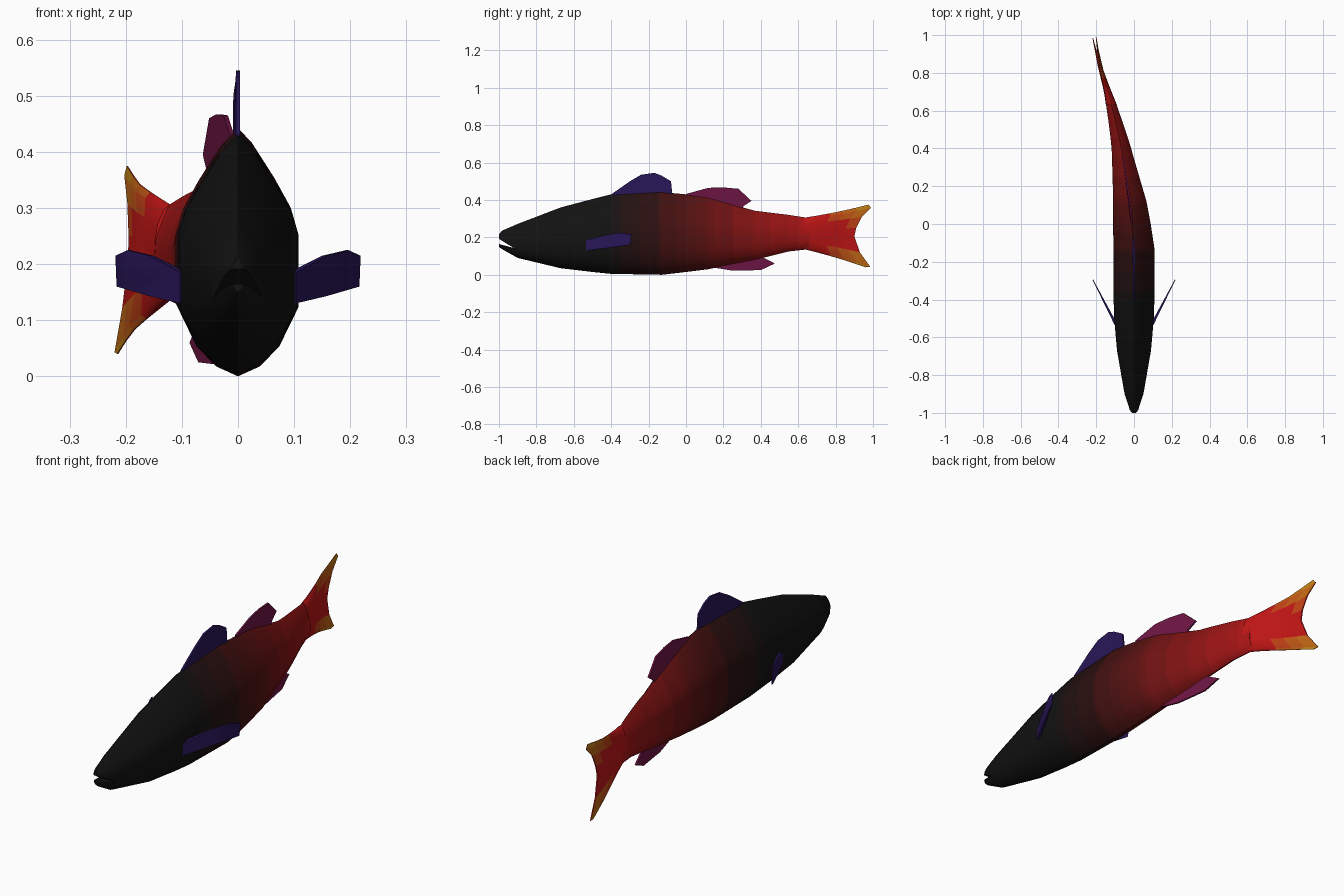
import bpy
from math import radians, sqrt

if "Cube" in bpy.data.objects:
    bpy.data.objects.remove(bpy.data.objects["Cube"])


def interp(table, y):
    """Linear lookup in rows whose first column is y."""
    if y <= table[0][0]:
        return table[0][1:]
    for a, b in zip(table, table[1:]):
        if y <= b[0]:
            t = (y - a[0]) / (b[0] - a[0])
            return [p + (q - p) * t for p, q in zip(a[1:], b[1:])]
    return table[-1][1:]


def material(name, rgb):
    m = bpy.data.materials.get(name) or bpy.data.materials.new(name)
    m.diffuse_color = (*rgb, 1)
    m.use_nodes = True
    m.node_tree.nodes["Principled BSDF"].inputs["Base Color"].default_value = m.diffuse_color
    return m


def make(name, verts, faces, mats, index=None):
    me = bpy.data.meshes.new(name)
    me.from_pydata(verts, [], faces)
    for m in mats:
        me.materials.append(m)
    if index:
        for p, i in zip(me.polygons, index):
            p.material_index = i
    ob = bpy.data.objects.new(name, me)
    bpy.context.collection.objects.link(ob)
    bpy.ops.object.select_all(action='DESELECT')
    ob.select_set(True)
    bpy.context.view_layer.objects.active = ob
    bpy.ops.object.mode_set(mode='EDIT')
    bpy.ops.mesh.select_all(action='SELECT')
    bpy.ops.mesh.normals_make_consistent(inside=False)
    bpy.ops.object.mode_set(mode='OBJECT')
    return ob


def smooth(ob, angle=40):
    bpy.ops.object.select_all(action='DESELECT')
    ob.select_set(True)
    bpy.context.view_layer.objects.active = ob
    bpy.ops.object.shade_smooth_by_angle(angle=radians(angle))


# curved swimming spine: y, x
SPINE = [(-1, 0), (-0.13, 0), (0.12, -0.022), (0.42, -0.07), (0.55, -0.1),
         (0.66, -0.127), (0.84, -0.182), (1.0, -0.212)]
# body stations: y, half width, top, bottom
BODY = [(-1.0, 0.012, 0.215, 0.15), (-0.985, 0.022, 0.235, 0.138),
        (-0.9, 0.05, 0.272, 0.09), (-0.67, 0.09, 0.36, 0.035),
        (-0.5, 0.105, 0.405, 0.015), (-0.4, 0.108, 0.43, 0.005),
        (-0.13, 0.108, 0.442, 0.0), (0.0, 0.1, 0.43, 0.015),
        (0.12, 0.088, 0.41, 0.03), (0.37, 0.055, 0.342, 0.08),
        (0.55, 0.036, 0.32, 0.125), (0.66, 0.025, 0.303, 0.137)]
# half cross-section: width fraction, height fraction
HALF = [(0, 1), (0.22, 0.945), (0.6, 0.8), (0.87, 0.68), (1, 0.57), (1, 0.28),
        (0.68, 0.12), (0.36, 0.04), (0, 0)]
SECTION = HALF + [(-w, h) for w, h in HALF[-2:0:-1]]
# colour along the fish
RAMP = [(-0.45, 0.006, 0.006, 0.006), (-0.2, 0.025, 0.005, 0.005),
        (0.1, 0.12, 0.006, 0.006), (0.45, 0.3, 0.007, 0.007),
        (0.85, 0.55, 0.008, 0.008)]


def spine(y):
    return interp(SPINE, y)[0]


def band_colour(y):
    i = round((max(y, -0.5) + 0.5) / 0.05)
    return material(f"skin_{i:02d}", interp(RAMP, -0.5 + i * 0.05))


# body: loft of rings, with extra rings for the colour bands
ys = sorted({s[0] for s in BODY} | {round(-0.45 + 0.05 * i, 2) for i in range(22)})
verts, faces, mats, index = [], [], [], []
n = len(SECTION)
for y in ys:
    hw, top, bot = interp(BODY, y)
    verts += [(spine(y) + w * hw, y, bot + h * (top - bot)) for w, h in SECTION]
for r in range(len(ys) - 1):
    m = band_colour((ys[r] + ys[r + 1]) / 2)
    if m not in mats:
        mats.append(m)
    for k in range(n):
        a, b = r * n + k, r * n + (k + 1) % n
        faces.append((a, b, b + n, a + n))
        index.append(mats.index(m))
faces += [tuple(range(n)), tuple(range(len(verts) - n, len(verts)))]
index += [0, len(mats) - 1]
body = make("body", verts, faces, mats, index)

# mouth: wedge cut out of the snout
wedge = [(-1.05, 0.222), (-1.05, 0.178), (-0.92, 0.143)]
cutter = make("mouth_cutter", [(x, y, z) for x in (-0.2, 0.2) for y, z in wedge],
              [(0, 1, 2), (3, 4, 5), (0, 1, 4, 3), (1, 2, 5, 4), (2, 0, 3, 5)], [mats[0]])
cutter.hide_render = True
bpy.context.view_layer.objects.active = body
mod = body.modifiers.new("mouth", 'BOOLEAN')
mod.operation, mod.object, mod.solver = 'DIFFERENCE', cutter, 'EXACT'
bpy.ops.object.modifier_apply(modifier=mod.name)
bpy.data.objects.remove(cutter)
smooth(body)

# tail fin: thin lens fanning out to a concave trailing edge
TRAIL = [(0, 0.96, 0.04), (0.05, 0.985, 0.043), (0.25, 0.93, 0.12), (0.5, 0.9, 0.205),
         (0.65, 0.91, 0.25), (0.8, 0.94, 0.31), (0.96, 0.99, 0.358), (1, 0.975, 0.375)]
U = [0, 0.2, 0.4, 0.6, 0.8, 1]
verts, faces, index = [], [], []
tail_mats = [material(f"tail_{i}", (0.55, 0.008 + 0.045 * i, 0.008)) for i in range(6)]
nv = len(TRAIL)
for side in (1, -1):
    for u in U:
        for v, ty, tz in TRAIL:
            y = 0.63 + (ty - 0.63) * u
            z = 0.137 + 0.168 * v
            z += (tz - z) * u - 0.02 * u * (1 - u) * (2 * v - 1)
            thick = (0.026 * (1 - u) ** 1.3 + 0.002) * sqrt(max(0, 4 * v * (1 - v)))
            verts.append((spine(y) + side * (thick + 0.001) - 0.02 * u * (0.5 - v), y, z))
half = len(verts) // 2
for s in (0, half):
    for i in range(len(U) - 1):
        for k in range(nv - 1):
            a = s + i * nv + k
            faces.append((a, a + 1, a + nv + 1, a + nv))
            v = (TRAIL[k][0] + TRAIL[k + 1][0]) / 2
            tip = abs(2 * v - 1) * (i + 0.5) / 5
            index.append(min(5, int(max(0, tip - 0.2) * 8)))
loop = ([k for k in range(nv)] + [i * nv + nv - 1 for i in range(1, len(U))]
        + [(len(U) - 1) * nv + k for k in range(nv - 2, -1, -1)]
        + [i * nv for i in range(len(U) - 2, 0, -1)])
for a, b in zip(loop, loop[1:] + loop[:1]):
    faces.append((a, b, b + half, a + half))
    index.append(0)
smooth(make("tail_fin", verts, faces, tail_mats, index))


def fin(name, outline, place, mat):
    """Thin plate: place(u, z, side) puts an outline point on either face."""
    k = len(outline)
    verts = [place(u, z, s) for s in (1, -1) for u, z in outline]
    faces = [tuple(range(k)), tuple(range(k, 2 * k))]
    faces += [(i, (i + 1) % k, k + (i + 1) % k, k + i) for i in range(k)]
    smooth(make(name, verts, faces, [mat]))


def on_spine(y, z, s):
    return (spine(y) + s * 0.004, y, z)


blue = material("fin_blue", (0.022, 0.008, 0.1))
purple = material("fin_purple", (0.16, 0.008, 0.06))

# fins along the back and belly
fin("front_dorsal_fin", [(-0.4, 0.40), (-0.4, 0.43), (-0.3, 0.5), (-0.24, 0.535), (-0.17, 0.545),
                         (-0.13, 0.53), (-0.08, 0.5), (-0.07, 0.4)], on_spine, blue)
fin("rear_dorsal_fin", [(0.0, 0.4), (0.0, 0.432), (0.12, 0.465), (0.2, 0.467), (0.28, 0.46),
                        (0.35, 0.395), (0.305, 0.365), (0.3, 0.33)], on_spine, purple)
fin("anal_fin", [(0.13, 0.06), (0.15, 0.038), (0.25, 0.022), (0.4, 0.025), (0.475, 0.06),
                 (0.41, 0.093), (0.38, 0.11)], on_spine, purple)

# swept-back side fins, thick at the root
for side, label in ((1, "right"), (-1, "left")):
    fin(f"{label}_pectoral_fin",
        [(-0.05, 0.13), (0.45, 0.143), (0.98, 0.16), (1, 0.215), (0.8, 0.225),
         (0.45, 0.215), (-0.05, 0.185)],
        lambda u, z, s: (side * (0.102 + 0.116 * u + s * 0.006 * (1.1 - u)),
                         -0.52 + 0.225 * u - s * 0.003, z), blue)
